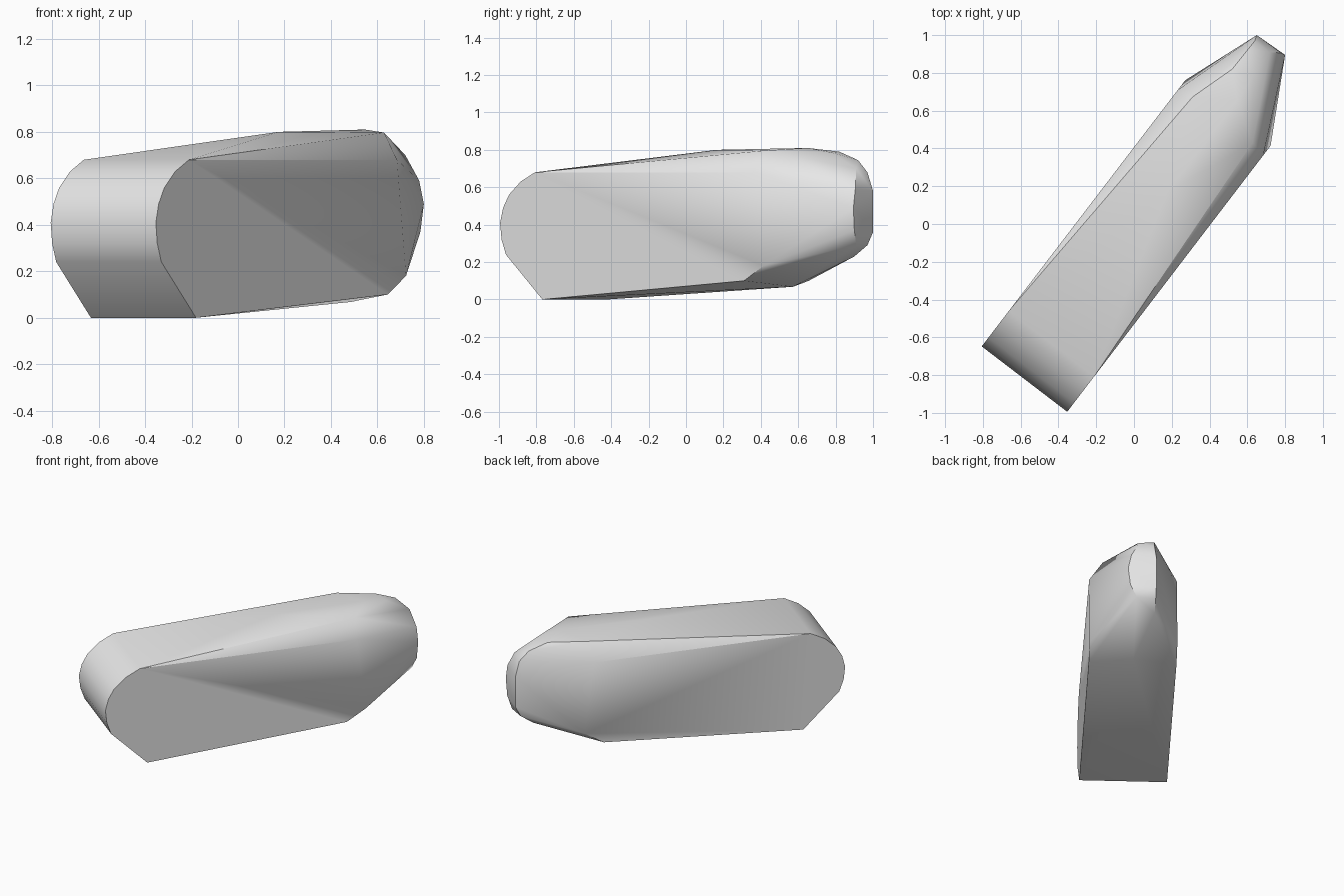
import bpy
import bmesh
import math
from mathutils import Matrix, Vector

old = bpy.data.objects.get("Cube")
if old:
    bpy.data.objects.remove(old, do_unlink=True)

# Grey material
grey = bpy.data.materials.new("plain_grey")
grey.use_nodes = True
colour = (0.8, 0.8, 0.8, 1)
grey.diffuse_color = colour
grey.node_tree.nodes["Principled BSDF"].inputs["Base Color"].default_value = colour

# The body lies diagonally: u runs along it, w across it
along = Vector((0.607, 0.794, 0))
across = Vector((0.794, -0.607, 0))
HALF_WIDTH = 0.285


def place(u, w, z):
    return along * u + across * (w + 0.038) + Vector((0, 0, z))


# Outline of the two flat side walls (u, z)
wall = [(-0.72, 0), (-0.966, 0.24), (-0.995, 0.32), (-1.005, 0.41),
        (-0.985, 0.49), (-0.945, 0.56), (-0.867, 0.63), (-0.77, 0.68),
        (0.705, 0.68), (0.769, 0.18), (0.638, 0.10)]
points = [place(u, s * HALF_WIDTH, z) for s in (-1, 1) for u, z in wall]

# Shoulders and the gently raised ridge on top, keel underneath
points += [place(0.724, s * 0.20, 0.797) for s in (-1, 1)]
points += [place(0.238, 0, 0.80), place(0.85, 0, 0.81), place(0.75, 0, 0.068)]

# Blunt tip: one straight upright edge and one bowed edge
points += [Vector(p) for p in (
    (0.52, 0.82, 0.79), (0.60, 0.92, 0.745), (0.64, 0.97, 0.68),
    (0.65, 1.0, 0.58), (0.65, 1.0, 0.36), (0.63, 0.97, 0.29), (0.58, 0.90, 0.23),
    (0.63, 0.78, 0.785), (0.72, 0.91, 0.70), (0.78, 0.905, 0.59),
    (0.80, 0.895, 0.49), (0.785, 0.90, 0.37), (0.74, 0.91, 0.29))]

# Skin the outline points
bm = bmesh.new()
for p in points:
    bm.verts.new(p)
hull = bmesh.ops.convex_hull(bm, input=bm.verts)
loose = {g for g in hull["geom_interior"] + hull["geom_unused"]
         if isinstance(g, bmesh.types.BMVert)}
bmesh.ops.delete(bm, geom=list(loose), context="VERTS")
bmesh.ops.dissolve_limit(bm, angle_limit=math.radians(1),
                         verts=bm.verts, edges=bm.edges)
bmesh.ops.recalc_face_normals(bm, faces=bm.faces)

mesh = bpy.data.meshes.new("rounded_block")
bm.to_mesh(mesh)
bm.free()
mesh.materials.append(grey)
block = bpy.data.objects.new("rounded_block", mesh)
bpy.context.collection.objects.link(block)

# Soft shading with crisp wall edges
bpy.ops.object.select_all(action="DESELECT")
block.select_set(True)
bpy.context.view_layer.objects.active = block
bpy.ops.object.shade_smooth_by_angle(angle=math.radians(32))
